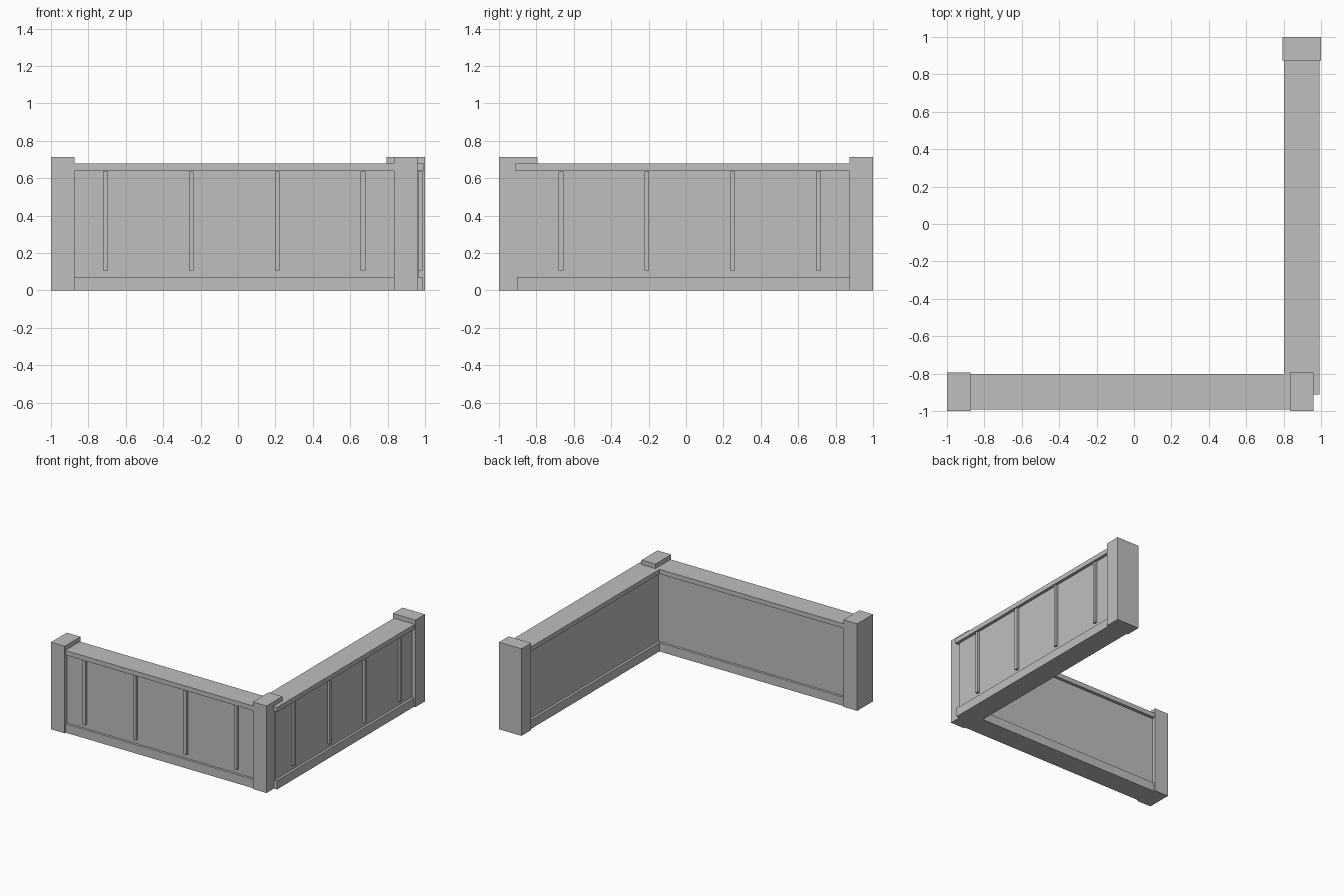
import bpy
import bmesh
from math import pi
from mathutils import Matrix, Vector

default_cube = bpy.data.objects.get("Cube")
if default_cube:
    bpy.data.objects.remove(default_cube, do_unlink=True)

# One plain grey for the whole barrier
grey = bpy.data.materials.new("plain_grey")
grey.use_nodes = True
colour = (0.52, 0.52, 0.52, 1)
grey.diffuse_color = colour
grey.node_tree.nodes["Principled BSDF"].inputs["Base Color"].default_value = colour


def box(name, frame, centre, half_x, half_y, z_low, z_high):
    """Axis-aligned box in the local frame of a wall."""
    bm = bmesh.new()
    bmesh.ops.create_cube(bm, size=2)
    size = Vector((half_x, half_y, (z_high - z_low) / 2))
    place = Vector((centre[0], centre[1], (z_low + z_high) / 2))
    bm.transform(frame @ Matrix.Translation(place) @ Matrix.Diagonal(size).to_4x4())
    mesh = bpy.data.meshes.new(name)
    bm.to_mesh(mesh)
    bm.free()
    mesh.materials.append(grey)
    obj = bpy.data.objects.new(name, mesh)
    bpy.context.collection.objects.link(obj)


def wall(name, frame, post_ends):
    """Panelled wall along local x, with its ribbed face towards local -y."""
    mid = (0, 0)
    box(name + "_base", frame, mid, 0.9225, 0.09, 0, 0.072)
    box(name + "_panel", frame, mid, 0.9125, 0.07, 0.05, 0.66)
    box(name + "_top_rail", frame, mid, 0.9325, 0.095, 0.64, 0.678)
    # Thin ribs on the outer face
    for i in range(4):
        rib_x = (i - 1.5) * 0.459
        box(f"{name}_rib_{i + 1}", frame, (rib_x, -0.075), 0.0125, 0.015, 0.108, 0.635)
    # Square-topped end posts
    for end in post_ends:
        side = "start" if end < 0 else "end"
        box(f"{name}_{side}_post", frame, (end * 0.9175, 0), 0.0625, 0.1025, 0, 0.715)


# Two walls meeting at the front left corner
wall("front_wall", Matrix.Translation((-0.02, -0.8975, 0)), (-1, 1))
wall("side_wall", Matrix.Translation((0.8975, 0.02, 0)) @ Matrix.Rotation(pi / 2, 4, "Z"), (1,))
